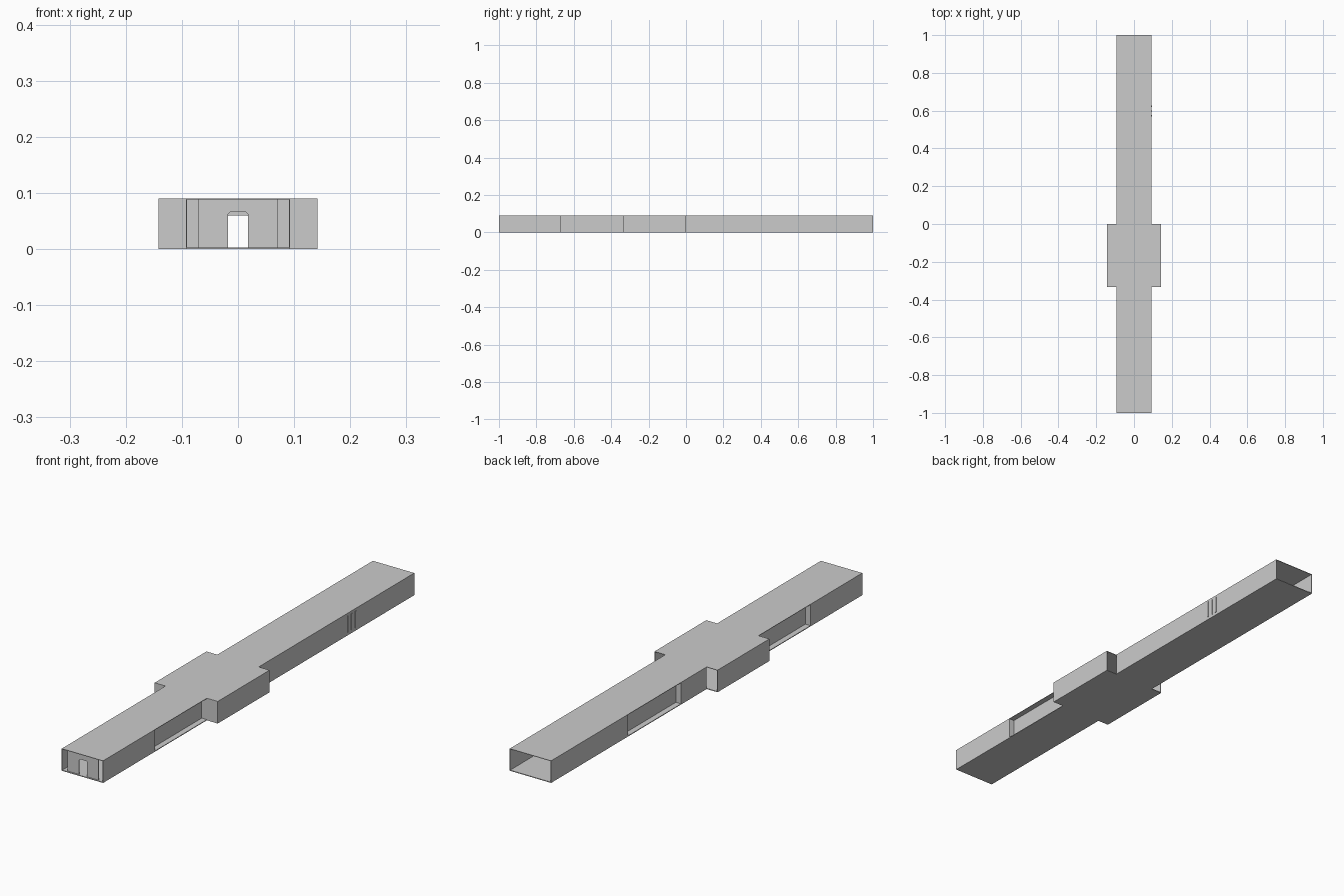
import bpy
import bmesh

cube = bpy.data.objects.get("Cube")
if cube:
    bpy.data.objects.remove(cube)

grey = bpy.data.materials.new("plain grey")
grey.use_nodes = True
colour = (0.6, 0.6, 0.6, 1)
grey.diffuse_color = colour
grey.node_tree.nodes["Principled BSDF"].inputs["Base Color"].default_value = colour

HALL, WING, INSET = 0.093, 0.142, 0.07   # half widths
TOP, T = 0.09, 0.002                     # height and wall thickness
FRONT, PORCH, WING_FRONT, WING_BACK, BACK = -1, -0.667, -0.333, 0, 1


def finish(name, bm):
    bmesh.ops.recalc_face_normals(bm, faces=bm.faces)
    mesh = bpy.data.meshes.new(name)
    bm.to_mesh(mesh)
    bm.free()
    mesh.materials.append(grey)
    obj = bpy.data.objects.new(name, mesh)
    bpy.context.collection.objects.link(obj)
    return obj


def prism(name, points, offset):
    """Extrude a flat outline along an offset."""
    bm = bmesh.new()
    face = bm.faces.new([bm.verts.new(p) for p in points])
    result = bmesh.ops.extrude_face_region(bm, geom=[face], use_keep_orig=True)
    verts = [v for v in result["geom"] if isinstance(v, bmesh.types.BMVert)]
    bmesh.ops.translate(bm, verts=verts, vec=offset)
    return finish(name, bm)


def side_wall(name, side, half, y0, y1):
    a, b = side * half, side * (half - T)
    return prism(name, [(a, y0, 0), (b, y0, 0), (b, y1, 0), (a, y1, 0)], (0, 0, TOP))


def cross_wall(name, x0, x1, y):
    return prism(name, [(x0, y, 0), (x1, y, 0), (x1, y, TOP), (x0, y, TOP)], (0, T, 0))


def door_wall(name, half, y, door_top, chamfer):
    """Cross wall with a doorway in the middle."""
    d = 0.018
    right = [(half, TOP), (half, 0), (d, 0), (d, door_top - chamfer), (d - chamfer, door_top)]
    outline = right + [(-x, z) for x, z in reversed(right)]
    return prism(name, [(x, y, z) for x, z in outline], (0, T, 0))


# Floor and roof share the plan outline
edge = [(HALL, FRONT), (HALL, WING_FRONT), (WING, WING_FRONT),
        (WING, WING_BACK), (HALL, WING_BACK), (HALL, BACK)]
plan = edge + [(-x, y) for x, y in reversed(edge)]
prism("floor", [(x, y, 0) for x, y in plan], (0, 0, 0.003))
prism("roof", [(x, y, TOP - T) for x, y in plan], (0, 0, T))

# Walls alike on both sides, with the recess behind the porch
for side, label in ((1, "left"), (-1, "right")):
    side_wall(label + "_porch_wall", side, HALL, FRONT, PORCH)
    side_wall(label + "_recess_wall", side, INSET, PORCH, WING_FRONT)
    side_wall(label + "_wing_wall", side, WING, WING_FRONT, WING_BACK)
    cross_wall(label + "_porch_return", side * INSET, side * HALL, PORCH - T)
    cross_wall(label + "_wing_front", side * INSET, side * WING, WING_FRONT)

# Rear hall: plain on the left, recessed bay on the right
BAY0, BAY1 = 0.165, 0.505
side_wall("left_rear_wall", 1, HALL, WING_BACK, BACK)
side_wall("right_rear_wall_near", -1, HALL, WING_BACK, BAY0)
side_wall("right_bay_wall", -1, INSET, BAY0, BAY1)
side_wall("right_rear_wall_far", -1, HALL, BAY1, BACK)
cross_wall("bay_return_near", -HALL, -INSET, BAY0 - T)
cross_wall("bay_return_far", -HALL, -INSET, BAY1)

# Front door wall and inner partition
door_wall("front_door_wall", INSET, FRONT + 0.005, 0.066, 0.004)
door_wall("inner_partition", HALL, WING_BACK, 0.06, 0.002)

# Upright fins on the left rear wall
for i in range(3):
    y = 0.57 + i * 0.025
    prism("wall_fin", [(HALL, y, 0.012), (HALL, y + 0.007, 0.012),
                       (HALL, y + 0.007, 0.08), (HALL, y, 0.08)], (0.002, 0, 0))
